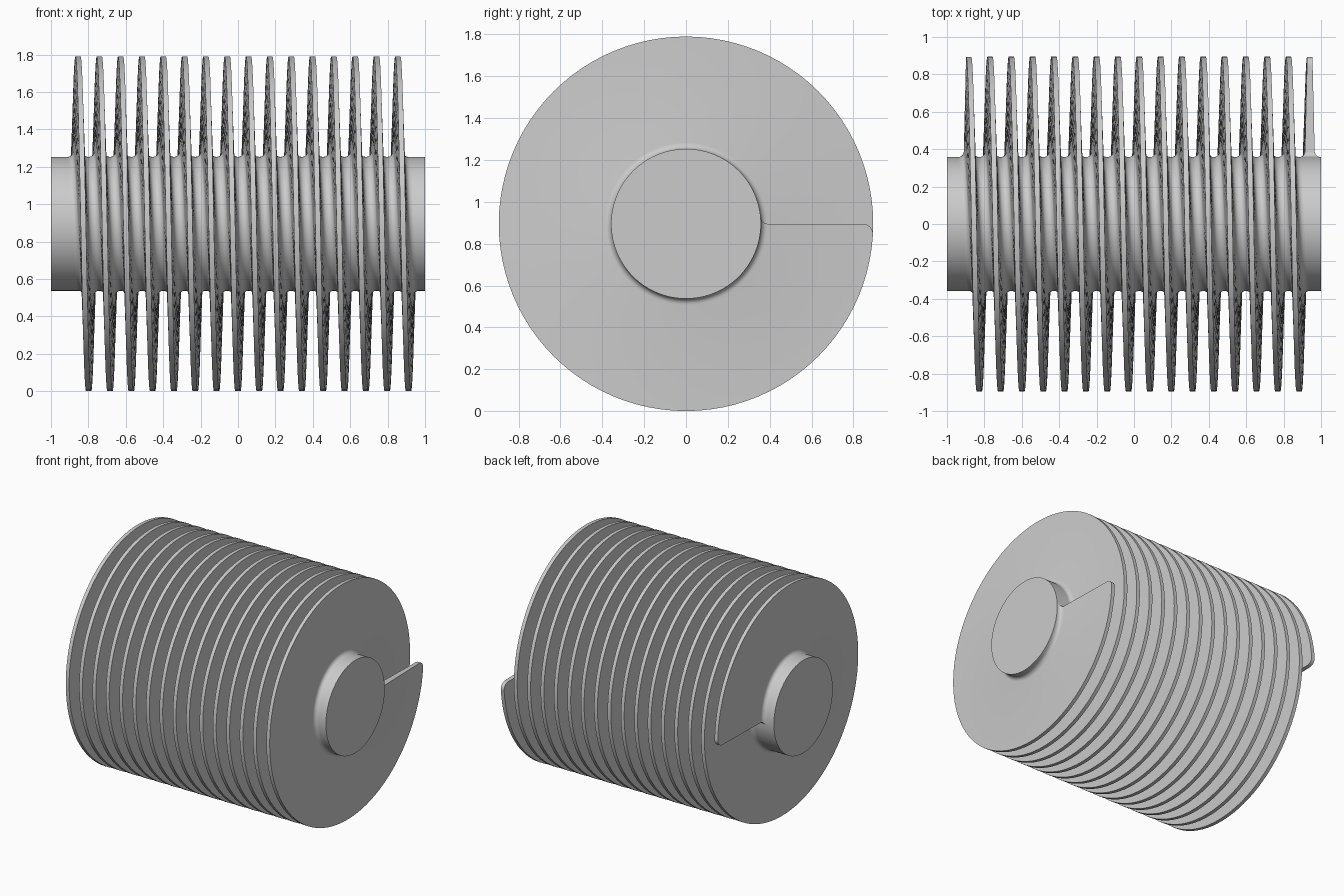
import bpy, bmesh
from math import pi, sin, cos, sqrt

cube = bpy.data.objects.get("Cube")
if cube:
    bpy.data.objects.remove(cube, do_unlink=True)

AXIS_Z = 0.895      # height of the screw axis
CORE_R = 0.358      # shaft radius
FLIGHT_R = 0.895    # outer radius of the flight
PITCH = 0.114
TURNS = 16
START_X = -0.884
SEGS = 96           # sections per turn
ROOT_HALF = 0.026   # half thickness above the fillet
TIP_HALF = 0.014    # half thickness at the rim
FILLET = 0.03
CORNER = 0.052      # rounding of the flight's outer end corners

grey = bpy.data.materials.new("steel_grey")
grey.use_nodes = True
colour = (0.6, 0.6, 0.6, 1)
grey.diffuse_color = colour
grey.node_tree.nodes["Principled BSDF"].inputs["Base Color"].default_value = colour


def finish(obj):
    obj.data.materials.clear()
    obj.data.materials.append(grey)
    bpy.ops.object.select_all(action='DESELECT')
    obj.select_set(True)
    bpy.context.view_layer.objects.active = obj
    bpy.ops.object.shade_smooth_by_angle(angle=pi / 6)


def half_profile(rim):
    """Half of the flight's section, from inside the shaft to the rim."""
    pts = [(ROOT_HALF + FILLET, CORE_R - 0.02)]
    for i in range(7):
        t = i / 6 * pi / 2
        pts.append((ROOT_HALF + FILLET * (1 - sin(t)),
                    CORE_R + FILLET * (1 - cos(t))))
    low = CORE_R + FILLET
    k = (rim - low) / (FLIGHT_R - low)
    pts.append((ROOT_HALF + (TIP_HALF - ROOT_HALF) * k, rim))
    return pts


def end_flare(r):
    """How far the end face spreads where it meets the shaft."""
    h = min(max(r - CORE_R, 0), FILLET)
    return FILLET - sqrt(FILLET ** 2 - (FILLET - h) ** 2)


# Sections along the helix: (angle, rim radius, end direction)
total = TURNS * 2 * pi
ends = []
for i in range(9):
    t = i / 8 * pi / 2
    ends.append((CORNER * (1 - cos(t)) / FLIGHT_R,
                 FLIGHT_R - CORNER * (1 - sin(t))))
sections = [(a, rim, -1 if i == 0 else 0) for i, (a, rim) in enumerate(ends)]
sections += [(i * 2 * pi / SEGS, FLIGHT_R, 0) for i in range(1, TURNS * SEGS)]
sections += [(total - a, rim, 1 if a == 0 else 0) for a, rim in reversed(ends)]

# Helical flight
bm = bmesh.new()
rings = []
for angle, rim, end in sections:
    half = half_profile(rim)
    ring = []
    for w, r in [(-w, r) for w, r in half] + half[::-1]:
        a = angle + end * end_flare(r) / r
        x = START_X + PITCH * a / (2 * pi) + w
        ring.append(bm.verts.new((x, r * cos(a), AXIS_Z + r * sin(a))))
    rings.append(ring)
n = len(rings[0])
for p, q in zip(rings, rings[1:]):
    for j in range(n):
        k = (j + 1) % n
        bm.faces.new((p[j], p[k], q[k], q[j]))
for ring in (rings[0], rings[-1]):
    for j in range(n // 2 - 1):
        bm.faces.new((ring[j], ring[j + 1], ring[n - 2 - j], ring[n - 1 - j]))
bmesh.ops.recalc_face_normals(bm, faces=bm.faces)
mesh = bpy.data.meshes.new("helical_flight")
bm.to_mesh(mesh)
bm.free()
flight = bpy.data.objects.new("helical_flight", mesh)
bpy.context.collection.objects.link(flight)
finish(flight)

# Central shaft
bpy.ops.mesh.primitive_cylinder_add(vertices=SEGS, radius=CORE_R, depth=2,
                                    location=(0, 0, AXIS_Z), rotation=(0, pi / 2, 0))
shaft = bpy.context.object
shaft.name = "shaft"
finish(shaft)
